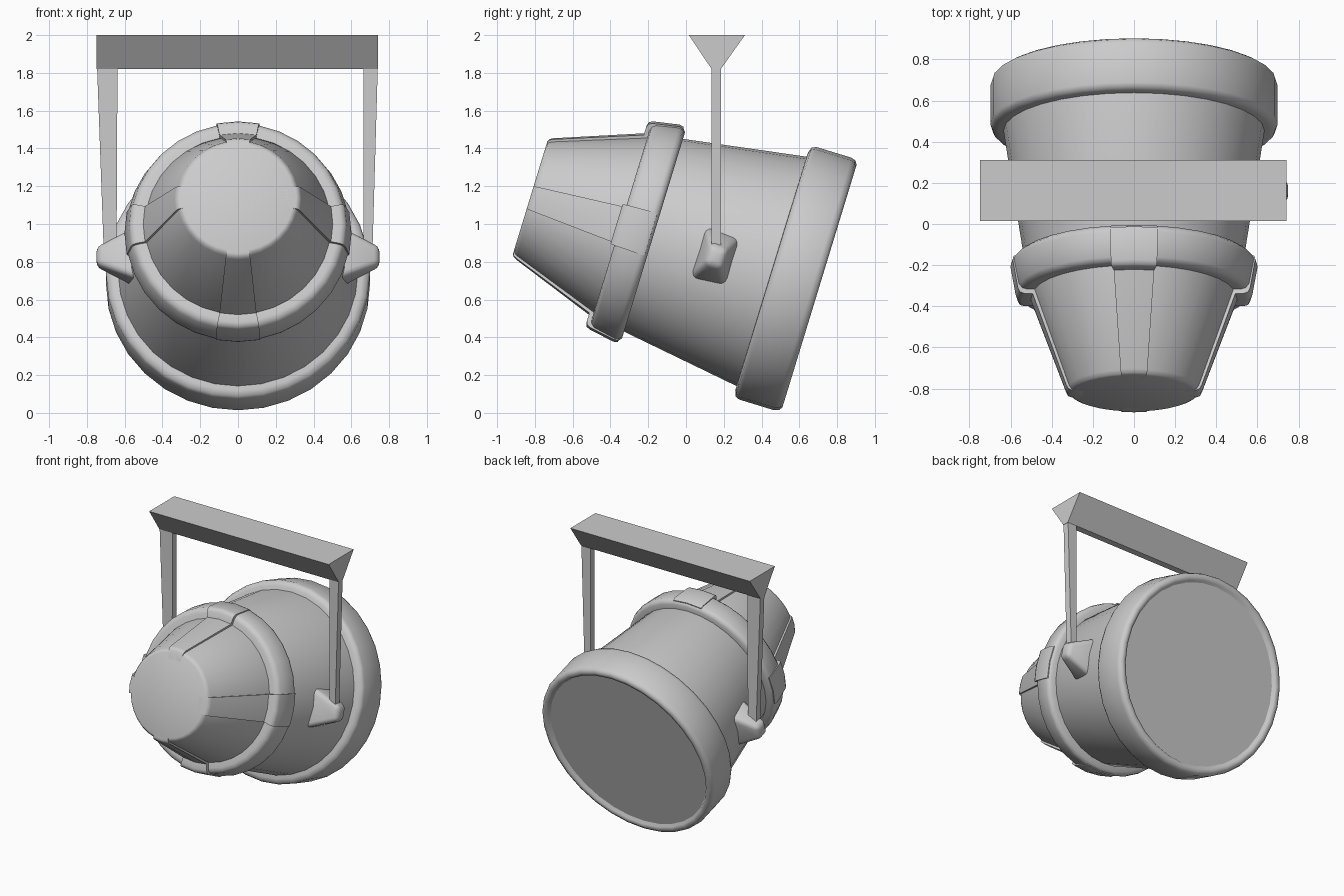
import bpy, bmesh, math
from mathutils import Matrix, Vector

if "Cube" in bpy.data.objects:
    bpy.data.objects.remove(bpy.data.objects["Cube"])

TILT = math.radians(-107)               # lamp axis points to +y and 17 degrees down
LAMP = Matrix.Translation((0, -0.825, 1.14)) @ Matrix.Rotation(TILT, 4, 'X')
SEG = 32


def finish(name, bm, angle=None, matrix=None):
    if matrix:
        bm.transform(matrix)
    bmesh.ops.recalc_face_normals(bm, faces=bm.faces[:])
    mesh = bpy.data.meshes.new(name)
    bm.to_mesh(mesh)
    bm.free()
    obj = bpy.data.objects.new(name, mesh)
    bpy.context.collection.objects.link(obj)
    if angle:
        bpy.ops.object.select_all(action='DESELECT')
        obj.select_set(True)
        bpy.context.view_layer.objects.active = obj
        bpy.ops.object.shade_smooth_by_angle(angle=math.radians(angle))
    return obj


def lathe(name, profile, start=0.0, sweep=360.0, steps=SEG, closed=False):
    """Turn a (radius, distance along axis) profile round the lamp axis."""
    bm = bmesh.new()
    full = sweep == 360.0
    rings = []
    for i in range(steps if full else steps + 1):
        a = math.radians(start + sweep * i / steps)
        rings.append([bm.verts.new((r * math.cos(a), r * math.sin(a), s)) for r, s in profile])
    n = len(profile)
    for i in range(steps):
        p, q = rings[i], rings[(i + 1) % len(rings)]
        for j in range(n if closed else n - 1):
            k = (j + 1) % n
            bm.faces.new((p[j], p[k], q[k], q[j]))
    if not full:                         # close the ends of a sector
        bm.faces.new(rings[0])
        bm.faces.new(rings[-1])
    elif not closed:                     # close both round ends
        bm.faces.new([r[0] for r in rings])
        bm.faces.new([r[-1] for r in rings])
    return finish(name, bm, 50, LAMP)


def prism(name, outline, x0, x1):
    """Extrude a (y, z) outline from x0 to x1."""
    bm = bmesh.new()
    a = [bm.verts.new((x0, y, z)) for y, z in outline]
    b = [bm.verts.new((x1, y, z)) for y, z in outline]
    bm.faces.new(a)
    bm.faces.new(b)
    for i in range(len(a)):
        j = (i + 1) % len(a)
        bm.faces.new((a[i], a[j], b[j], b[i]))
    return finish(name, bm)


def frustum(name, base, half0, tip, half1, matrix=None, angle=None):
    """Box tapering from rectangle half0 at base to rectangle half1 at tip."""
    bm = bmesh.new()
    loops = []
    for c, (hx, hy) in ((base, half0), (tip, half1)):
        loops.append([bm.verts.new(Vector(c) + Vector((sx * hx, sy * hy, 0)))
                      for sx, sy in ((-1, -1), (1, -1), (1, 1), (-1, 1))])
    bm.faces.new(loops[0])
    bm.faces.new(loops[1])
    for i in range(4):
        j = (i + 1) % 4
        bm.faces.new((loops[0][i], loops[0][j], loops[1][j], loops[1][i]))
    if angle:                            # soften edges
        bmesh.ops.bevel(bm, geom=bm.edges[:], offset=0.03, segments=3,
                        profile=0.5, affect='EDGES')
    return finish(name, bm, angle, matrix)


# Housing: tapered back, collar and main barrel
lathe("rear_cone", [(0.295, 0), (0.31, 0.006), (0.322, 0.025), (0.492, 0.5), (0.5, 0.55)])
lathe("barrel", [(0.45, 0.5), (0.53, 0.66), (0.64, 1.37)])
lathe("rear_collar", [(0.46, 0.505), (0.53, 0.5), (0.553, 0.506), (0.57, 0.525),
                      (0.594, 0.645), (0.59, 0.667), (0.57, 0.683), (0.5, 0.683)], closed=True)

# Four raised ribs ending in tabs over the collar
for k, side in enumerate(("right", "bottom", "left", "top")):
    lathe(f"rib_{side}", [(0.25, 0), (0.31, 0), (0.326, 0.007), (0.336, 0.025), (0.502, 0.478),
                          (0.545, 0.478), (0.566, 0.485), (0.576, 0.505), (0.601, 0.645),
                          (0.595, 0.668), (0.5, 0.672)],
          start=90 * k - 11.25, sweep=22.5, steps=2, closed=True)

# Front rim and lens
lathe("front_rim", [(0.6, 1.335), (0.66, 1.337), (0.688, 1.347), (0.699, 1.37), (0.699, 1.565),
                    (0.691, 1.59), (0.67, 1.602), (0.645, 1.597), (0.63, 1.575), (0.6, 1.57)],
      closed=True)
lathe("lens", [(0.635, 1.5), (0.635, 1.578)])

# Pivot knobs on both sides, turned with the lamp
for sgn, side in ((1, "right"), (-1, "left")):
    m = (Matrix.Translation((0, 0.16, 0.825)) @ Matrix.Rotation(math.radians(-17), 4, 'X')
         @ Matrix.Rotation(sgn * math.pi / 2, 4, 'Y'))
    frustum(f"pivot_{side}", (0, 0, 0.53), (0.15, 0.105), (0, 0, 0.75), (0.05, 0.045), m, 60)

# Hanging bracket: two tapered arms and a wedge-shaped bar
frustum("arm_right", (0.688, 0.16, 0.86), (0.024, 0.024), (0.702, 0.16, 1.83), (0.038, 0.024))
frustum("arm_left", (-0.677, 0.16, 0.86), (0.034, 0.024), (-0.692, 0.16, 1.83), (0.054, 0.024))
prism("top_bar", [(0.136, 1.82), (0.184, 1.82), (0.312, 2.0), (0.015, 2.0)], -0.748, 0.742)
